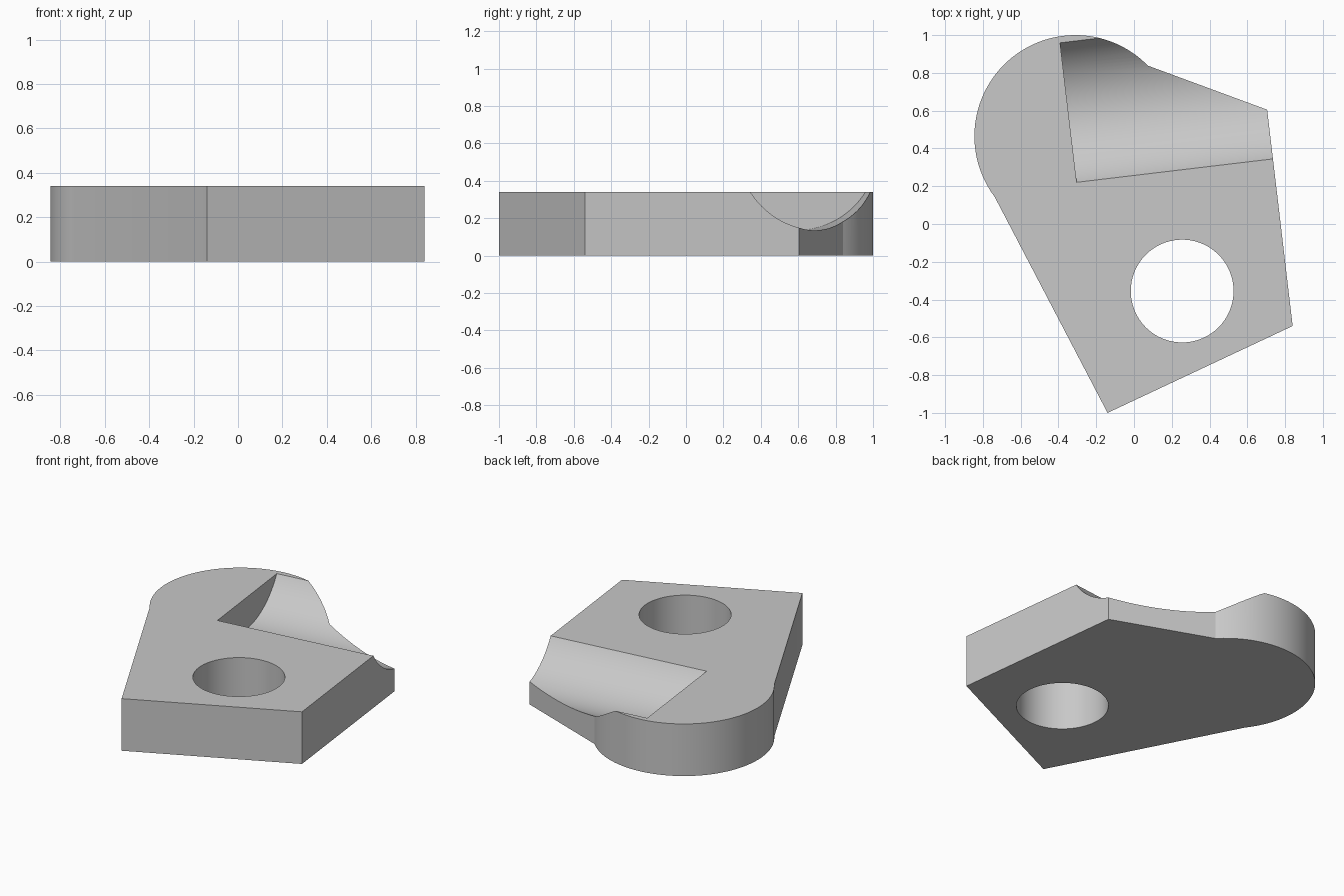
import bpy, bmesh, math
from mathutils import Matrix

if "Cube" in bpy.data.objects:
    bpy.data.objects.remove(bpy.data.objects["Cube"], do_unlink=True)

HEIGHT = 0.34
grey = bpy.data.materials.new("plain grey")
grey.use_nodes = True
grey.diffuse_color = (0.58, 0.58, 0.58, 1)
grey.node_tree.nodes["Principled BSDF"].inputs["Base Color"].default_value = grey.diffuse_color


def add_object(name, bm):
    bmesh.ops.recalc_face_normals(bm, faces=bm.faces)
    mesh = bpy.data.meshes.new(name)
    bm.to_mesh(mesh)
    bm.free()
    mesh.materials.append(grey)
    obj = bpy.data.objects.new(name, mesh)
    bpy.context.collection.objects.link(obj)
    return obj


def cylinder_cutter(name, radius, depth, matrix):
    bm = bmesh.new()
    bmesh.ops.create_cone(bm, cap_ends=True, segments=128, radius1=radius,
                          radius2=radius, depth=depth, matrix=matrix)
    cutter = add_object(name, bm)
    cutter.hide_render = True
    return cutter


# Plate outline: straight edges and one large rounded corner
cx, cy, radius = -0.31, 0.465, 0.535
start = math.atan2(0.84 - cy, 0.075 - cx)
end = math.atan2(0.145 - cy, -0.735 - cx) + 2 * math.pi
steps = 72
outline = [(-0.14, -1.0), (0.84, -0.54), (0.705, 0.605)]
for i in range(steps + 1):
    a = start + (end - start) * i / steps
    outline.append((cx + radius * math.cos(a), cy + radius * math.sin(a)))

bm = bmesh.new()
base = bm.faces.new([bm.verts.new((x, y, 0)) for x, y in outline])
top = bmesh.ops.extrude_face_region(bm, geom=[base])["geom"]
bmesh.ops.translate(bm, vec=(0, 0, HEIGHT),
                    verts=[v for v in top if isinstance(v, bmesh.types.BMVert)])
plate = add_object("plate", bm)

# Round through hole
hole = cylinder_cutter("hole_cutter", 0.272, 1, Matrix.Translation((0.255, -0.355, 0.17)))

# Shallow round groove, closed at its inner end and open to the side
length = 1.6
groove_matrix = (Matrix.Translation((-0.3475, 0.59, 0.575))
                 @ Matrix.Rotation(math.radians(6.8), 4, 'Z')
                 @ Matrix.Translation((length / 2, 0, 0))
                 @ Matrix.Rotation(math.pi / 2, 4, 'Y'))
groove = cylinder_cutter("groove_cutter", 0.44, length, groove_matrix)

bpy.context.view_layer.objects.active = plate
plate.select_set(True)
for cutter in (hole, groove):
    mod = plate.modifiers.new(cutter.name, 'BOOLEAN')
    mod.operation = 'DIFFERENCE'
    mod.solver = 'EXACT'
    mod.object = cutter
    bpy.ops.object.modifier_apply(modifier=mod.name)
    bpy.data.objects.remove(cutter, do_unlink=True)

bpy.ops.object.shade_smooth_by_angle(angle=math.radians(20))
